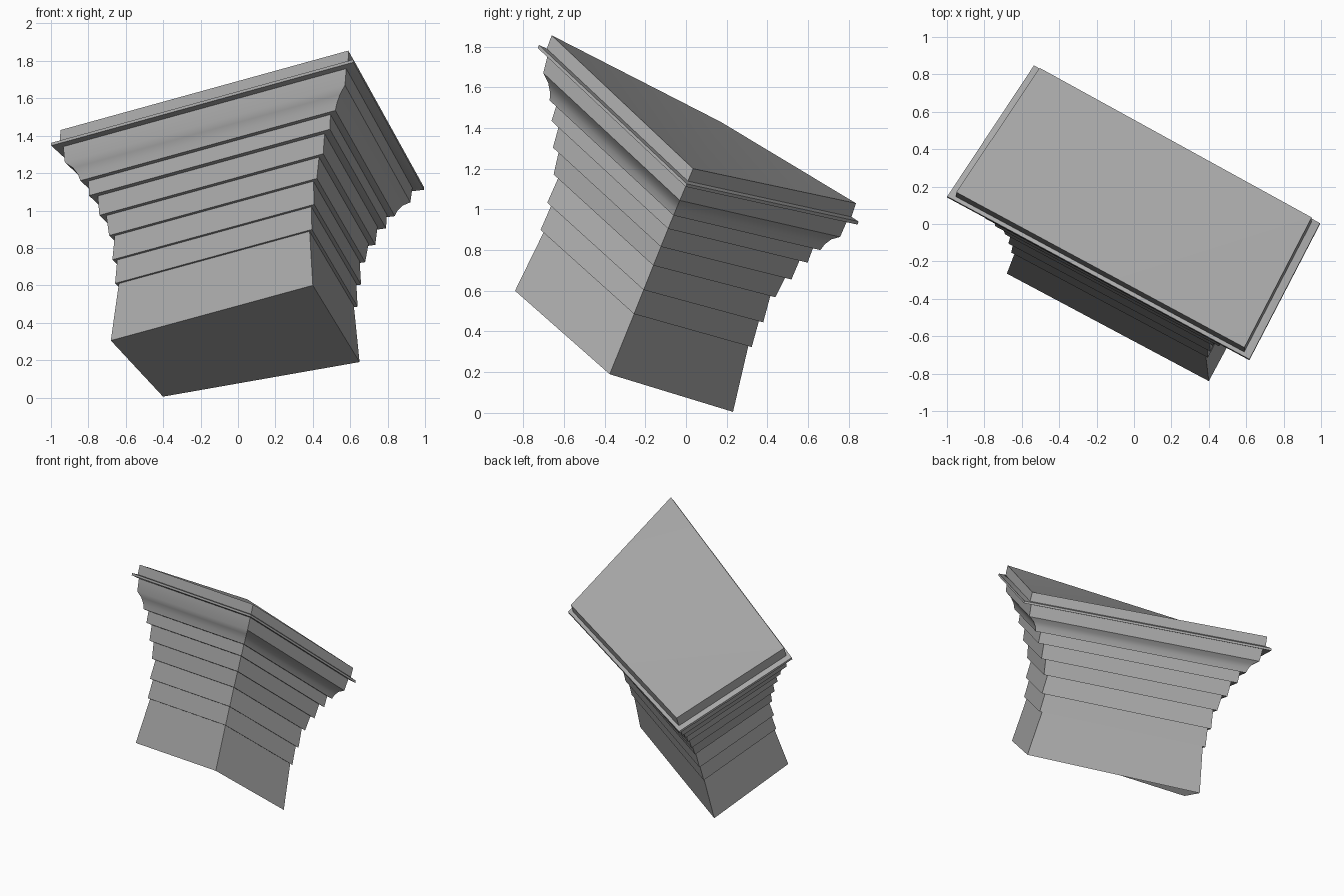
import bpy
import bmesh
from mathutils import Vector

cube = bpy.data.objects.get("Cube")
if cube:
    bpy.data.objects.remove(cube, do_unlink=True)

# plain grey stone
stone = bpy.data.materials.new("grey_stone")
stone.use_nodes = True
GREY = (0.4, 0.4, 0.4, 1)
stone.diffuse_color = GREY
stone.node_tree.nodes["Principled BSDF"].inputs["Base Color"].default_value = GREY

# skewed block: centre line and corner offsets at the foot and the crown
FOOT = Vector((-0.008, -0.312, 0.275))
CROWN = Vector((0.02, 0.095, 1.38))
FOOT_CORNERS = [(-0.672, 0.047, 0.03), (0.408, -0.528, 0.325),
                (0.658, -0.063, -0.085), (-0.393, 0.543, -0.27)]
CROWN_CORNERS = [(-0.97, 0.075, 0.05), (0.57, -0.755, 0.475),
                 (0.93, -0.06, -0.18), (-0.525, 0.74, -0.35)]
CROWN_SCALE = 1.43

# moulding profile: (scale of the section, height of its centre)
PROFILE = [
    (1.0, 0.275), (0.945, 0.58),
    (0.975, 0.58), (0.962, 0.705),
    (1.0, 0.705), (0.985, 0.833),
    (1.03, 0.833), (1.055, 0.938),
    (1.11, 0.938), (1.125, 1.04),
    (1.195, 1.04), (1.2, 1.117),
    (1.265, 1.117), (1.285, 1.15), (1.325, 1.183), (1.39, 1.21),
    (1.405, 1.293), (1.5, 1.295), (1.5, 1.31), (1.43, 1.315),
    (CROWN_SCALE, 1.38),
]


def section(scale, height):
    """Four corners of the block at one level of the profile."""
    t = (height - FOOT.z) / (CROWN.z - FOOT.z)
    centre = FOOT.lerp(CROWN, t)
    return [centre + scale * Vector(a).lerp(Vector(b) / CROWN_SCALE, t)
            for a, b in zip(FOOT_CORNERS, CROWN_CORNERS)]


# loft the moulding
bm = bmesh.new()
rings = [[bm.verts.new(p) for p in section(s, h)] for s, h in PROFILE]
for low, high in zip(rings, rings[1:]):
    for i in range(4):
        j = (i + 1) % 4
        bm.faces.new((low[i], low[j], high[j], high[i]))

# foot and crown faces
bm.faces.new(rings[0][::-1])
a, b, c, d = rings[-1]
bm.faces.new((a, b, c))
bm.faces.new((a, c, d))
bmesh.ops.recalc_face_normals(bm, faces=bm.faces)

mesh = bpy.data.meshes.new("moulded_pedestal")
bm.to_mesh(mesh)
bm.free()
mesh.materials.append(stone)
pedestal = bpy.data.objects.new("moulded_pedestal", mesh)
bpy.context.collection.objects.link(pedestal)

# soft cove, crisp steps
bpy.context.view_layer.objects.active = pedestal
pedestal.select_set(True)
bpy.ops.object.shade_smooth_by_angle(angle=0.5)
